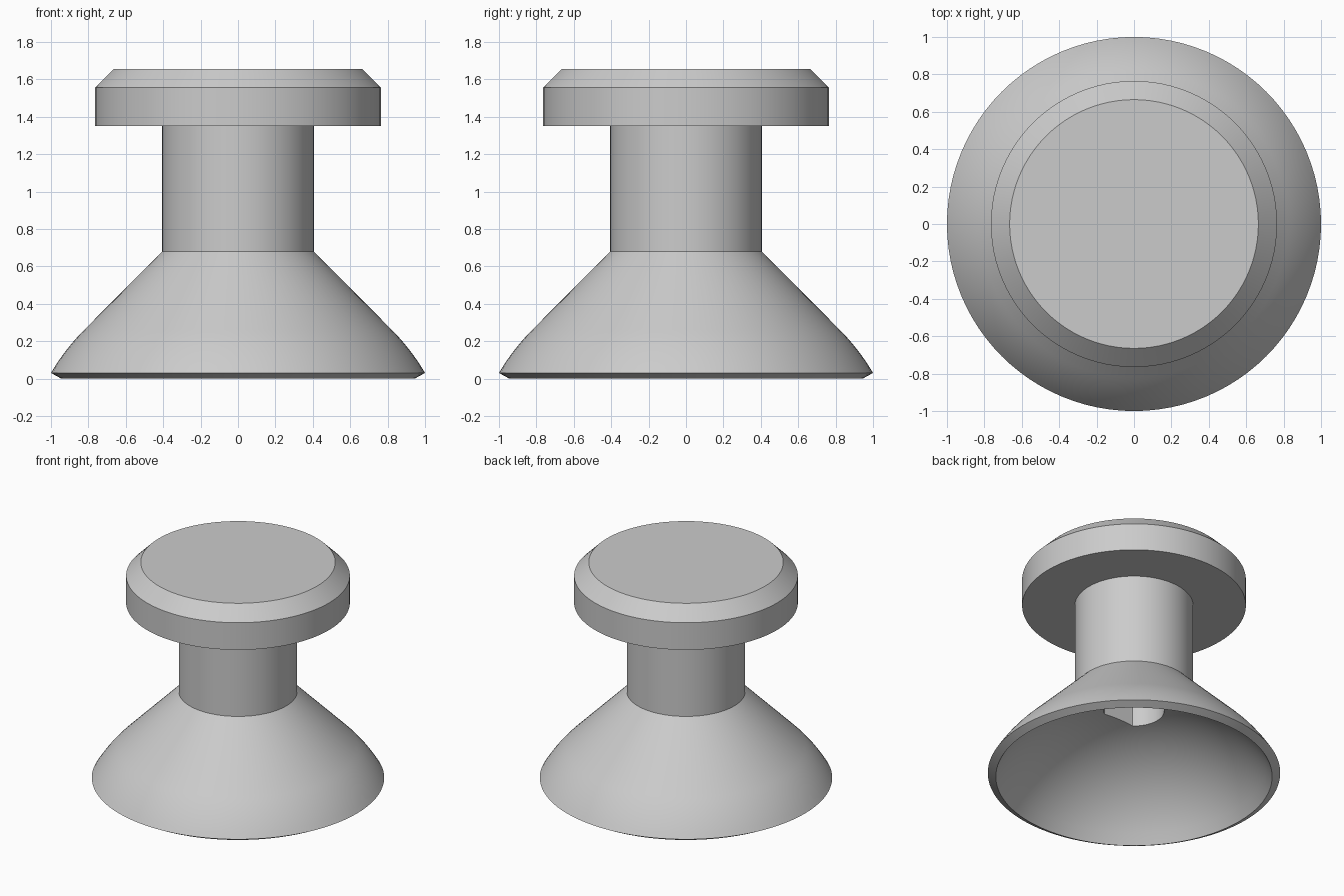
import bpy, bmesh
from math import sin, cos, pi, sqrt
from mathutils import Vector

default = bpy.data.objects.get("Cube")
if default:
    bpy.data.objects.remove(default, do_unlink=True)

SEGMENTS = 96
DOME_Z = -0.557      # shared centre of the inner and outer dome curves

grey = bpy.data.materials.new("light grey")
grey.use_nodes = True
grey.diffuse_color = (0.6, 0.6, 0.6, 1)
grey.node_tree.nodes["Principled BSDF"].inputs["Base Color"].default_value = (0.6, 0.6, 0.6, 1)


def add_object(name, bm):
    bmesh.ops.recalc_face_normals(bm, faces=bm.faces)
    mesh = bpy.data.meshes.new(name)
    bm.to_mesh(mesh)
    bm.free()
    mesh.materials.append(grey)
    obj = bpy.data.objects.new(name, mesh)
    bpy.context.collection.objects.link(obj)
    return obj


def lathe(name, profile):
    """Revolve (radius, height) points about the z axis."""
    bm = bmesh.new()
    verts = [bm.verts.new((r, 0, z)) for r, z in profile]
    edges = [bm.edges.new(pair) for pair in zip(verts, verts[1:])]
    bmesh.ops.spin(bm, geom=verts + edges, cent=(0, 0, 0), axis=(0, 0, 1),
                   angle=2 * pi, steps=SEGMENTS)
    bmesh.ops.remove_doubles(bm, verts=bm.verts, dist=1e-4)
    return add_object(name, bm)


def dome(r_start, r_end, z_rim, steps):
    """Points on a circle arc that passes through (rim radius, z_rim)."""
    rim = max(r_start, r_end)
    radius = sqrt(rim ** 2 + (z_rim - DOME_Z) ** 2)
    radii = [r_start + (r_end - r_start) * i / steps for i in range(steps + 1)]
    return [(r, sqrt(radius ** 2 - r ** 2) + DOME_Z) for r in radii]


# Cap, stem, flared skirt and hollow underside in one revolved profile
cap = [(0, 1.655), (0.665, 1.655), (0.765, 1.555), (0.765, 1.35)]
stem = [(0.405, 1.35), (0.405, 0.68)]
skirt = dome(0.82, 1.0, 0.03, 8)
hollow = dome(0.945, 0, 0, 20)
knob = lathe("thumb_knob", cap + stem + skirt + hollow)

# Socket in the stem: round with two flat sides
bm = bmesh.new()
bore, flat = 0.207, 0.165
ring = []
for i in range(SEGMENTS):
    a = 2 * pi * i / SEGMENTS
    ring.append(bm.verts.new((bore * cos(a), max(-flat, min(flat, bore * sin(a))), 0.3)))
base = bm.faces.new(ring)
top = bmesh.ops.extrude_face_region(bm, geom=[base])["geom"]
bmesh.ops.translate(bm, vec=Vector((0, 0, 0.9)),
                    verts=[v for v in top if isinstance(v, bmesh.types.BMVert)])
cutter = add_object("socket_cutter", bm)
cutter.hide_render = True

cut = knob.modifiers.new("socket", "BOOLEAN")
cut.operation = "DIFFERENCE"
cut.solver = "EXACT"
cut.object = cutter

bpy.ops.object.select_all(action="DESELECT")
knob.select_set(True)
bpy.context.view_layer.objects.active = knob
bpy.ops.object.modifier_apply(modifier="socket")
bpy.data.objects.remove(cutter, do_unlink=True)
bpy.ops.object.shade_smooth_by_angle(angle=pi / 6)
